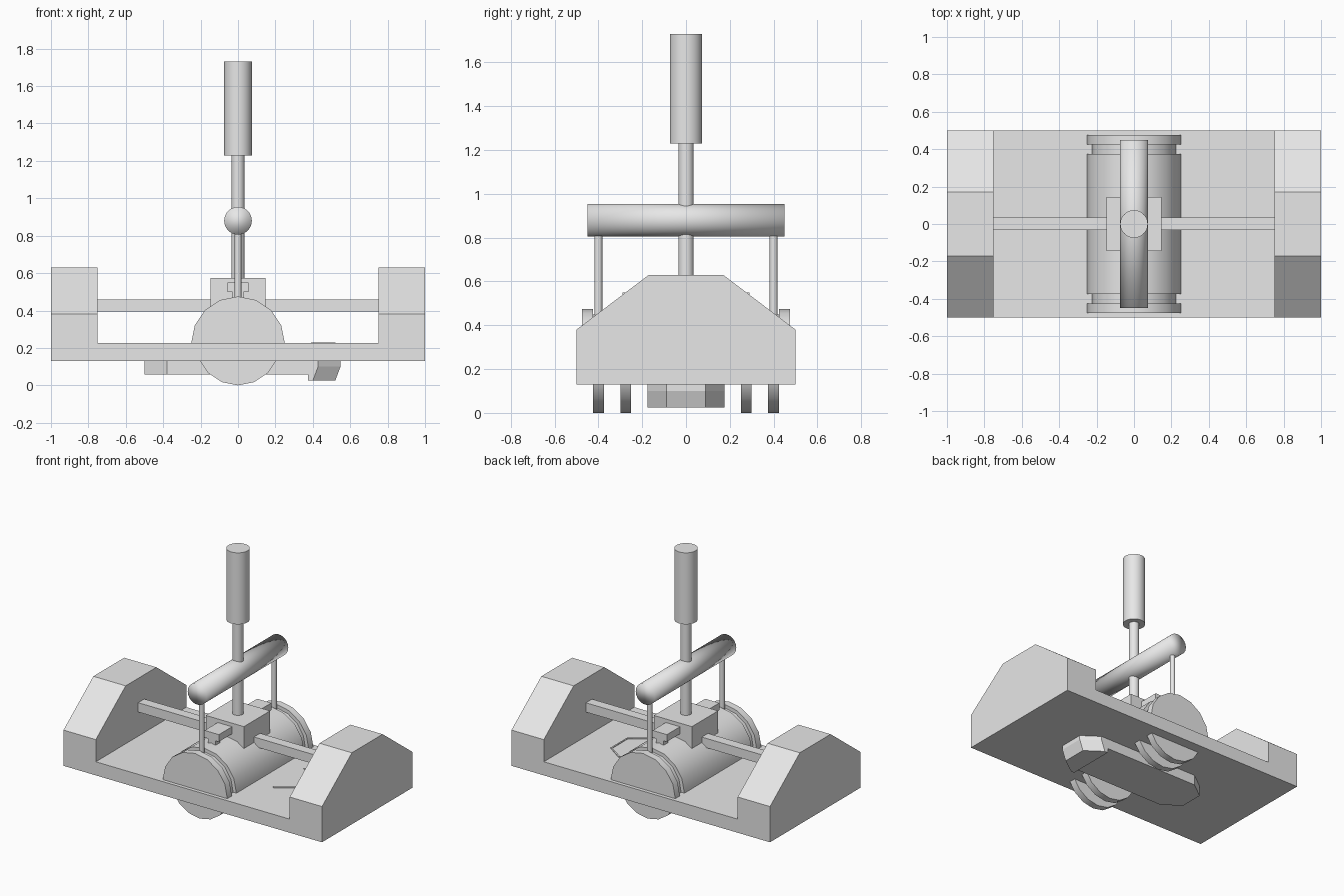
import bpy, bmesh, math
from mathutils import Matrix, Vector

cube = bpy.data.objects.get("Cube")
if cube:
    bpy.data.objects.remove(cube, do_unlink=True)

grey = bpy.data.materials.new("plain_grey")
grey.use_nodes = True
grey.diffuse_color = (0.8, 0.8, 0.8, 1)
grey.node_tree.nodes["Principled BSDF"].inputs["Base Color"].default_value = (0.8, 0.8, 0.8, 1)


def finish(name, bm, smooth=None):
    """Turn a bmesh into a named object, optionally smooth below an angle."""
    bmesh.ops.recalc_face_normals(bm, faces=bm.faces)
    mesh = bpy.data.meshes.new(name)
    bm.to_mesh(mesh)
    bm.free()
    mesh.materials.append(grey)
    obj = bpy.data.objects.new(name, mesh)
    bpy.context.collection.objects.link(obj)
    if smooth:
        bpy.ops.object.select_all(action='DESELECT')
        obj.select_set(True)
        bpy.context.view_layer.objects.active = obj
        bpy.ops.object.shade_smooth_by_angle(angle=math.radians(smooth))
    return obj


def loft(name, rings, smooth=None):
    """Skin a stack of matching closed rings and cap both ends."""
    bm = bmesh.new()
    loops = [[bm.verts.new(p) for p in ring] for ring in rings]
    n = len(loops[0])
    for a, b in zip(loops, loops[1:]):
        for i in range(n):
            j = (i + 1) % n
            bm.faces.new((a[i], a[j], b[j], b[i]))
    bm.faces.new(loops[0])
    bm.faces.new(loops[-1])
    return finish(name, bm, smooth)


def box(name, lo, hi):
    lo, hi = Vector(lo), Vector(hi)
    bm = bmesh.new()
    size = Matrix.Diagonal((*(hi - lo), 1))
    bmesh.ops.create_cube(bm, size=1, matrix=Matrix.Translation((lo + hi) / 2) @ size)
    return finish(name, bm)


def rod(name, start, end, radius, sides=32, smooth=35):
    start, end = Vector(start), Vector(end)
    axis = end - start
    turn = axis.to_track_quat('Z', 'Y').to_matrix().to_4x4()
    bm = bmesh.new()
    bmesh.ops.create_cone(bm, cap_ends=True, segments=sides, radius1=radius, radius2=radius,
                          depth=axis.length, matrix=Matrix.Translation((start + end) / 2) @ turn)
    return finish(name, bm, smooth)


# Base plate and chamfered end blocks
BASE_Z, TOP_Z = 0.13, 0.225
box("base_plate", (-0.76, -0.5, BASE_Z), (0.76, 0.5, TOP_Z))
half = [(0.5, BASE_Z), (0.5, 0.38), (0.17, 0.63)]
block = half + [(-y, z) for y, z in reversed(half)]
for side, label in ((1, "left"), (-1, "right")):
    loft(label + "_end_block", [[(side * x, y, z) for y, z in block] for x in (0.75, 1)])


# Half-round drum housing with separate end rims
def half_drum(name, y0, y1, radius=0.25, steps=8):
    arc = [(radius * math.cos(math.pi * i / steps), TOP_Z + radius * math.sin(math.pi * i / steps))
           for i in range(steps + 1)]
    arc = [(radius, TOP_Z - 0.02)] + arc + [(-radius, TOP_Z - 0.02)]
    return loft(name, [[(x, y, z) for x, z in arc] for y in (y0, y1)], 30)


half_drum("drum", -0.375, 0.375)
for side, label in ((-1, "front"), (1, "back")):
    half_drum(label + "_drum_rim", side * 0.425, side * 0.475)
    # Discs passing through the base
    for part, y0, y1 in (("outer", 0.375, 0.425), ("inner", 0.25, 0.3)):
        rod(f"{label}_{part}_disc", (0, side * y0, TOP_Z), (0, side * y1, TOP_Z), 0.225, 16, 30)
    # Bracket on the drum and post carrying the cross handle
    ya, yb = sorted((side * 0.14, side * 0.29))
    box(label + "_bracket_arm", (-0.055, ya, 0.5), (0.055, yb, 0.55))
    ya, yb = sorted((side * 0.24, side * 0.29))
    box(label + "_bracket_leg", (-0.03, ya, 0.44), (0.03, yb, 0.51))
    rod(label + "_post", (0, side * 0.4, 0.43), (0, side * 0.4, 0.86), 0.018, 16)

# Hub, axle bar, shaft, cross handle and grip
box("hub", (-0.147, -0.145, 0.42), (0.147, 0.145, 0.575))
box("axle_bar", (-0.76, -0.033, 0.395), (0.76, 0.035, 0.46))
rod("shaft", (0, 0, 0.5), (0, 0, 1.24), 0.035)
rod("cross_handle", (0, -0.45, 0.88), (0, 0.45, 0.88), 0.074, smooth=180)
rod("grip", (0, 0, 1.23), (0, 0, 1.73), 0.074)

# Long keel plate under the base, with chamfered ends
edge = [(-0.5, 0.085), (-0.38, 0.175), (0.4, 0.175), (0.5, 0.085)]
keel = edge + [(x, -y) for x, y in reversed(edge)]
loft("keel_plate", [[(x, y, z) for x, y in keel] for z in (0.057, BASE_Z + 0.01)])

# Deeper nose at one end of the keel, flaring outward as it rises
nose = [(0.375, 0.175), (0.4, 0.175), (0.52, 0.09)]
nose += [(x, -y) for x, y in reversed(nose)]
flare = ((0.025, 0), (0.1, 0.028), (0.15, 0.028))
loft("keel_nose", [[(x + (out if x > 0.38 else 0), y, z) for x, y in nose] for z, out in flare])

# Thin lip of the nose showing through the top of the base
outer = nose[1:-1]
inner = [(x - 0.01, y * 0.96) for x, y in reversed(outer)]
loft("nose_lip", [[(x, y, z) for x, y in outer + inner] for z in (0.2, 0.23)])
